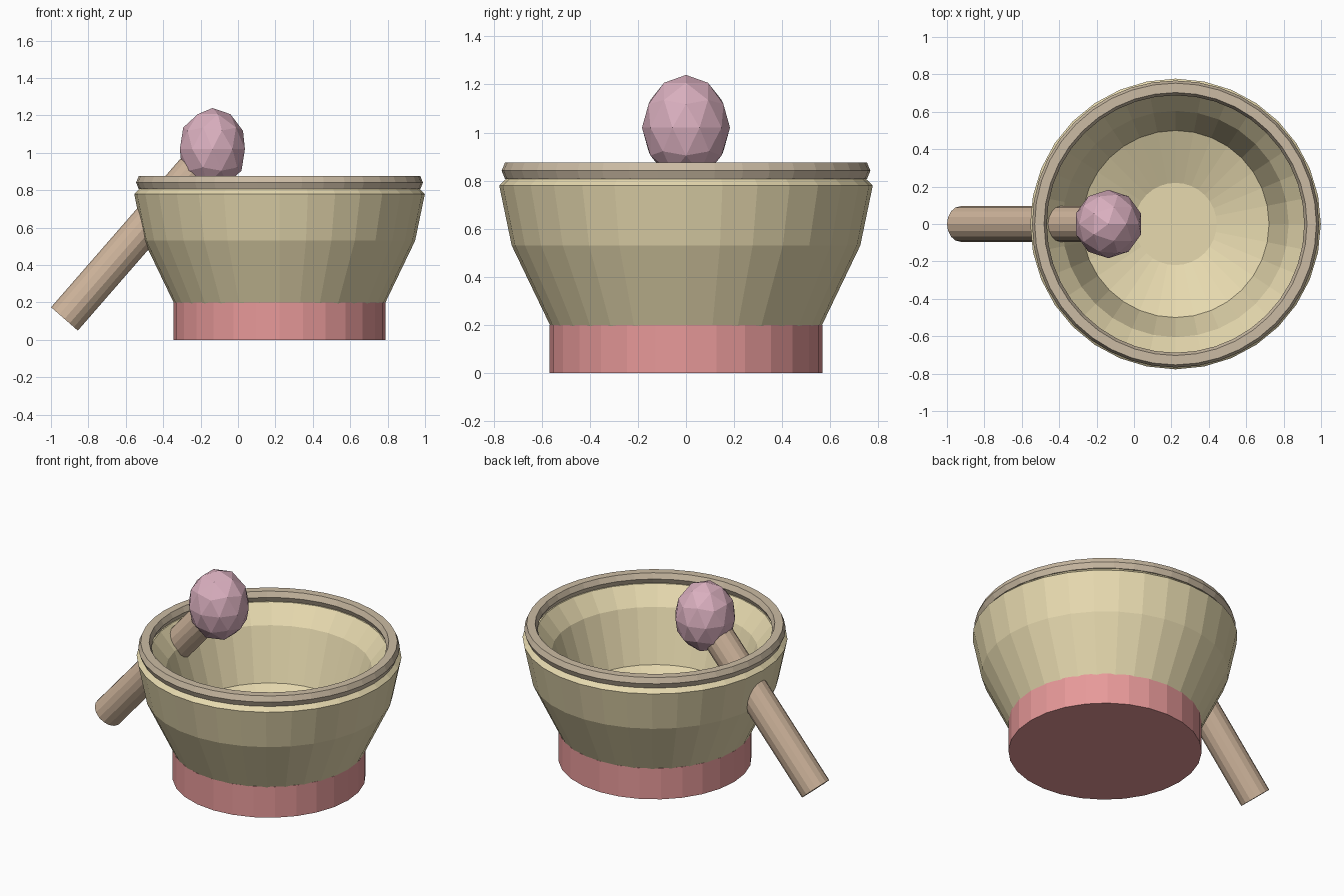
import bpy, bmesh, math
from mathutils import Matrix, Vector

if "Cube" in bpy.data.objects:
    bpy.data.objects.remove(bpy.data.objects["Cube"])

CX = 0.222  # bowl axis


def finish(name, bm, color):
    bmesh.ops.recalc_face_normals(bm, faces=bm.faces)
    me = bpy.data.meshes.new(name)
    bm.to_mesh(me)
    bm.free()
    mat = bpy.data.materials.new(name + "_colour")
    mat.diffuse_color = (*color, 1)
    mat.use_nodes = True
    mat.node_tree.nodes["Principled BSDF"].inputs["Base Color"].default_value = mat.diffuse_color
    me.materials.append(mat)
    ob = bpy.data.objects.new(name, me)
    bpy.context.collection.objects.link(ob)
    return ob


def lathe(name, profile, sides, color, closed=False):
    """Revolve (radius, z) points about the bowl axis."""
    bm = bmesh.new()
    vs = [bm.verts.new((r, 0, z)) for r, z in profile]
    pairs = list(zip(vs, vs[1:])) + ([(vs[-1], vs[0])] if closed else [])
    es = [bm.edges.new(p) for p in pairs]
    bmesh.ops.spin(bm, geom=vs + es, cent=(0, 0, 0), axis=(0, 0, 1),
                   angle=math.tau, steps=sides, use_duplicate=False)
    bmesh.ops.remove_doubles(bm, verts=bm.verts, dist=1e-5)
    bmesh.ops.translate(bm, verts=bm.verts, vec=(CX, 0, 0))
    return finish(name, bm, color)


# Foot
lathe("base", [(0, 0), (0.567, 0), (0.567, 0.2), (0, 0.2)], 28, (0.8, 0.32, 0.32))

# Hollow bowl, outside then inside
lathe("bowl", [(0, 0.16), (0.547, 0.16), (0.725, 0.53), (0.777, 0.78),
               (0.745, 0.81), (0.695, 0.81), (0.605, 0.70), (0.50, 0.375),
               (0.22, 0.26), (0, 0.26)], 32, (0.8, 0.7, 0.43))

# Six-sided rim ring
lathe("rim", [(0.767, 0.841), (0.753, 0.875), (0.703, 0.875),
              (0.688, 0.841), (0.703, 0.807), (0.753, 0.807)], 40,
      (0.6, 0.5, 0.37), closed=True)

# Pestle handle, leaning through the bowl wall
low, head = Vector((-0.928, 0, 0.112)), Vector((-0.137, 0, 1.02))
axis = head - low
bm = bmesh.new()
bmesh.ops.create_cone(bm, cap_ends=True, segments=16, radius1=0.095,
                      radius2=0.095, depth=axis.length,
                      matrix=Matrix.Translation((low + head) / 2)
                      @ axis.to_track_quat('Z', 'Y').to_matrix().to_4x4())
finish("pestle_handle", bm, (0.62, 0.46, 0.33))

# Faceted pestle head
bm = bmesh.new()
bmesh.ops.create_icosphere(bm, subdivisions=2, radius=0.183,
                           matrix=Matrix.Translation(head)
                           @ Matrix.Diagonal((1, 1, 1.2, 1)))
finish("pestle_head", bm, (0.7, 0.43, 0.52))
